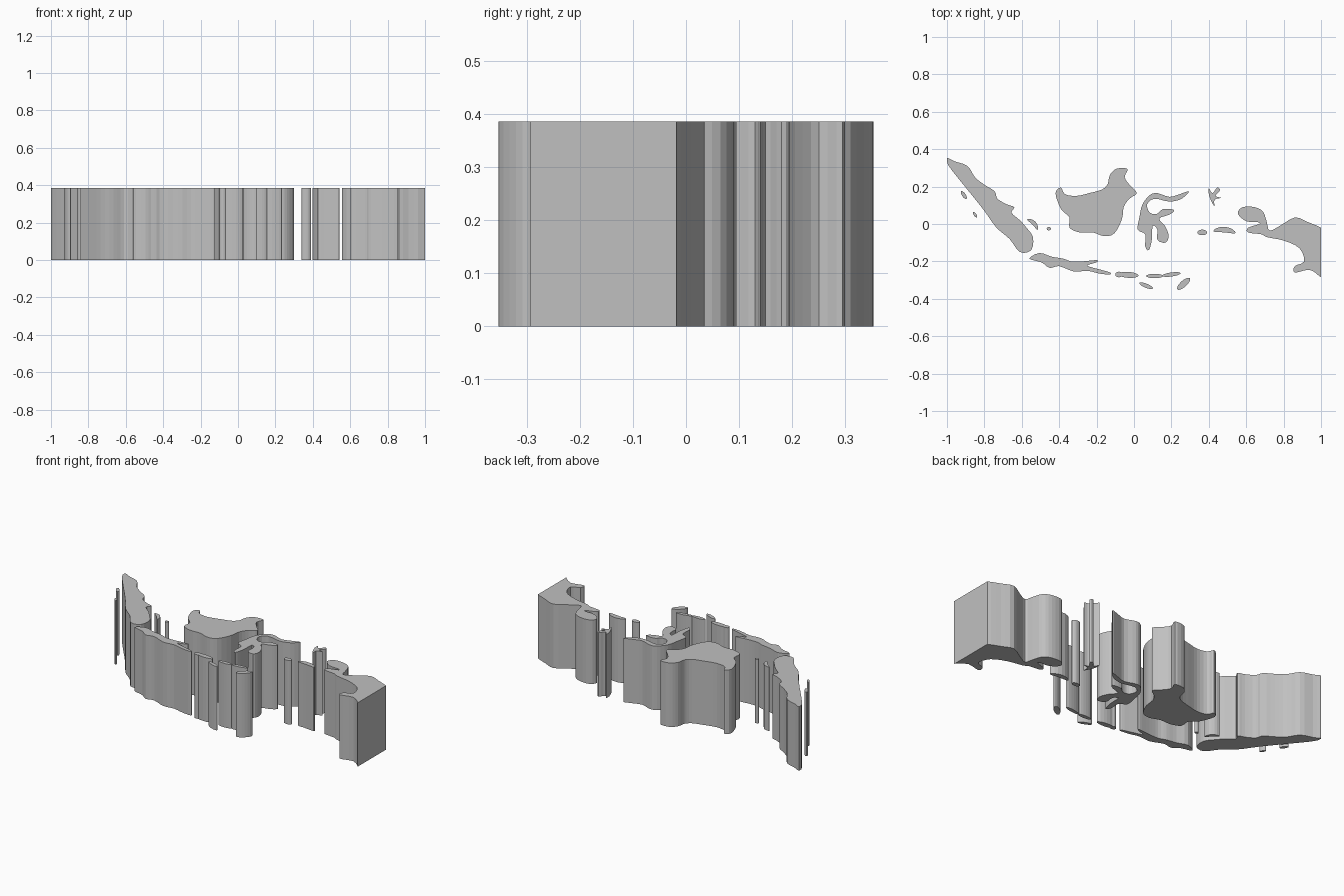
import bpy
import bmesh
import math
from mathutils import Vector

HEIGHT = .385
STEPS = 3

default_cube = bpy.data.objects.get("Cube")
if default_cube:
    bpy.data.objects.remove(default_cube, do_unlink=True)

# One plain grey for every island
grey = bpy.data.materials.new("plain_grey")
grey.use_nodes = True
grey.diffuse_color = (.53, .53, .53, 1)
grey.node_tree.nodes["Principled BSDF"].inputs["Base Color"].default_value = grey.diffuse_color


def clamp(value, limit):
    return max(-limit, min(limit, value))


def smooth_outline(points):
    """Closed Catmull-Rom curve through the coast points."""
    knots = [Vector(point) for point in points]
    count = len(knots)
    outline = []
    for index, start in enumerate(knots):
        before = knots[index - 1]
        end = knots[(index + 1) % count]
        after = knots[(index + 2) % count]
        for step in range(STEPS):
            t = step / STEPS
            position = start + (end - before) * (t / 2)
            position += (before - start * 2.5 + end * 2 - after / 2) * t ** 2
            position += (start * 3 - before - end * 3 + after) * (t ** 3 / 2)
            outline.append((clamp(position.x, 1), clamp(position.y, .353)))
    return outline


def extrude_outline(name, outline):
    """Flat-shaded prism standing on the ground."""
    bm = bmesh.new()
    base = bm.faces.new([bm.verts.new((x, y, 0)) for x, y in outline])
    extruded = bmesh.ops.extrude_face_region(bm, geom=[base], use_keep_orig=True)
    top_verts = [item for item in extruded["geom"] if isinstance(item, bmesh.types.BMVert)]
    bmesh.ops.translate(bm, verts=top_verts, vec=(0, 0, HEIGHT))
    bmesh.ops.recalc_face_normals(bm, faces=bm.faces)
    mesh = bpy.data.meshes.new(name)
    bm.to_mesh(mesh)
    bm.free()
    mesh.materials.append(grey)
    island = bpy.data.objects.new(name, mesh)
    bpy.context.collection.objects.link(island)
    return island


def coast_island(name, points):
    return extrude_outline(name, smooth_outline(points))


def islet(name, centre, length, width, angle=0, bend=0):
    """Small oval island, turned by an angle and bent like a bean."""
    turn = math.radians(angle)
    outline = []
    for step in range(16):
        around = math.tau * step / 16
        along = math.cos(around) * length / 2
        across = math.sin(around) * width / 2 + bend * math.cos(around) ** 2
        outline.append((centre[0] + along * math.cos(turn) - across * math.sin(turn),
                        centre[1] + along * math.sin(turn) + across * math.cos(turn)))
    return extrude_outline(name, outline)


# Long slanting island in the west
coast_island("western_island", [
    (-1, .353), (-.96, .335), (-.89, .31), (-.85, .25), (-.80, .21), (-.745, .175),
    (-.73, .135), (-.68, .105), (-.64, .09), (-.655, .06), (-.61, .02), (-.575, -.02),
    (-.54, -.07), (-.55, -.14), (-.61, -.15), (-.665, -.08), (-.735, -.02), (-.80, .07),
    (-.855, .14), (-.92, .22), (-.99, .31)])

# Narrow island along the south
coast_island("southern_island", [
    (-.56, -.185), (-.505, -.155), (-.44, -.175), (-.38, -.185), (-.335, -.2),
    (-.275, -.2), (-.2, -.193), (-.2, -.205), (-.25, -.222), (-.195, -.24),
    (-.13, -.258), (-.13, -.27), (-.185, -.265), (-.25, -.25), (-.32, -.255),
    (-.4, -.225), (-.45, -.235), (-.495, -.205)])

# Broad island in the middle
coast_island("central_island", [
    (-.42, .165), (-.39, .195), (-.37, .16), (-.31, .15), (-.24, .165), (-.17, .185),
    (-.14, .215), (-.13, .26), (-.095, .295), (-.035, .295), (-.05, .25), (-.02, .205),
    (.015, .165), (-.025, .135), (-.055, .09), (-.065, .025), (-.105, -.05),
    (-.16, -.065), (-.22, -.045), (-.29, -.045), (-.345, -.02), (-.345, .035), (-.39, .08)])

# Island with four thin arms
coast_island("armed_island", [
    (.045, .105), (.085, .155), (.125, .165), (.19, .145), (.245, .16), (.295, .175),
    (.255, .135), (.19, .12), (.11, .135), (.07, .105), (.085, .06), (.125, .055),
    (.155, .08), (.215, .075), (.19, .05), (.135, .03), (.165, -.01), (.185, -.06),
    (.17, -.1), (.125, -.085), (.125, -.03), (.1, -.01), (.095, -.085), (.08, -.14),
    (.06, -.12), (.06, -.055), (.02, -.03), (.03, .04)])

# Small forked island
coast_island("forked_island", [
    (.4, .19), (.42, .165), (.445, .195), (.46, .18), (.435, .15), (.465, .14),
    (.43, .13), (.43, .095), (.41, .13), (.4, .16)])

# Large eastern island with a straight border
coast_island("eastern_island", [
    (.555, .055), (.58, .09), (.645, .09), (.69, .065), (.71, .01), (.725, -.035),
    (.78, -.01), (.86, .035), (.93, .01), (1, -.02), (1, -.04), (1, -.27), (1, -.285),
    (.94, -.245), (.86, -.26), (.86, -.225), (.91, -.2), (.885, -.13), (.805, -.09),
    (.71, -.07), (.68, -.055), (.61, -.045), (.61, -.02), (.67, 0), (.66, .01), (.6, .015)])

# Scattered islets
islet("far_west_islet", (-.91, .155), .05, .02, -55)
islet("near_west_islet", (-.85, .05), .035, .014, -55)
islet("curved_islet", (-.535, .005), .08, .022, -45, -.012)
islet("round_islet", (-.455, -.025), .024, .018)
islet("first_southern_islet", (-.08, -.27), .04, .03)
islet("second_southern_islet", (-.03, -.272), .11, .032, -4)
islet("third_southern_islet", (.11, -.278), .09, .024)
islet("fourth_southern_islet", (.2, -.27), .1, .022, 8)
islet("slanted_southern_islet", (.065, -.33), .08, .022, -22)
islet("tilted_southern_islet", (.265, -.32), .09, .034, 42)
islet("small_eastern_islet", (.365, -.045), .052, .03)
islet("long_eastern_islet", (.485, -.03), .12, .03, -5, -.012)
